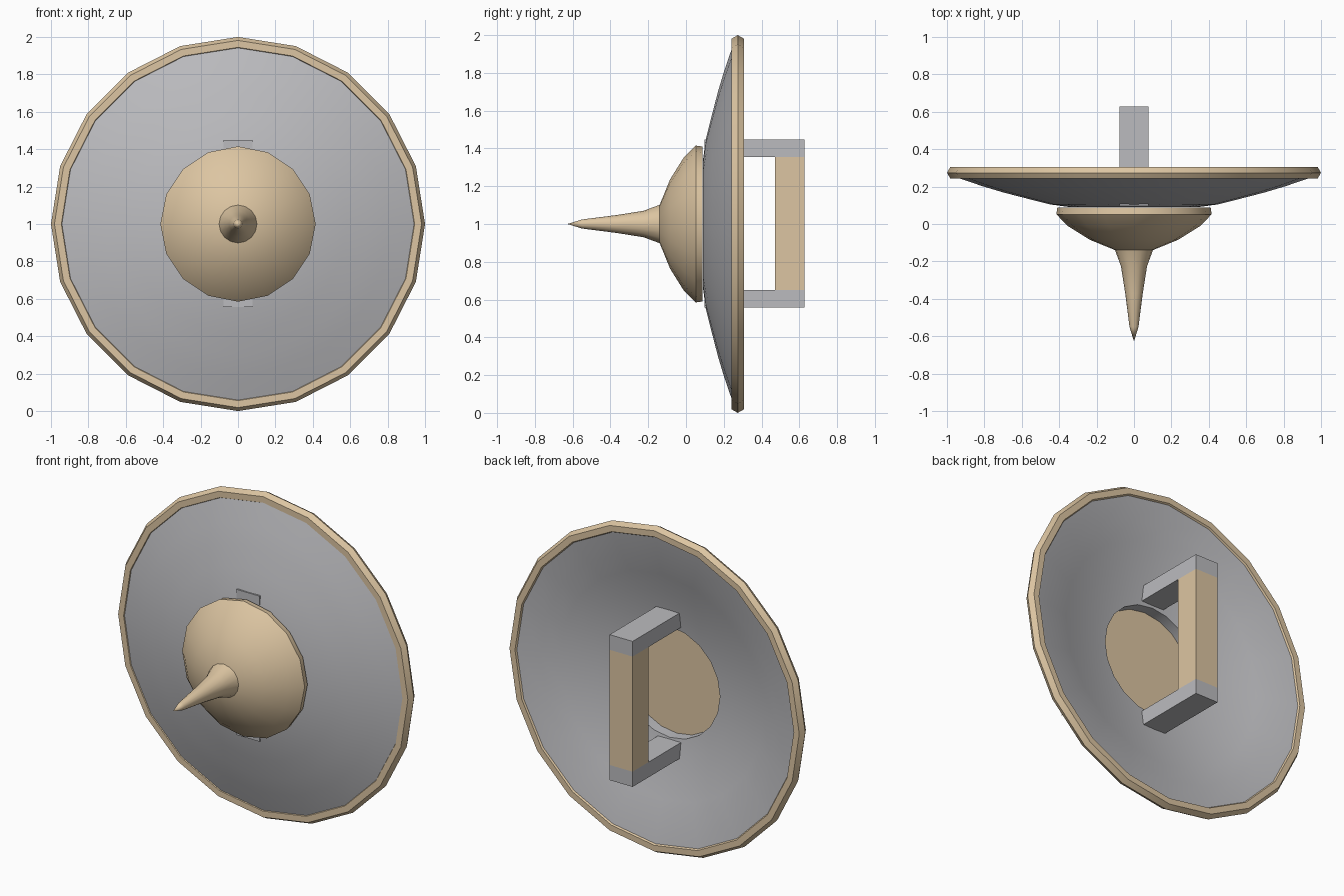
import bpy, bmesh, math

if "Cube" in bpy.data.objects:
    bpy.data.objects.remove(bpy.data.objects["Cube"])


def material(name, color):
    m = bpy.data.materials.new(name)
    m.diffuse_color = color
    m.use_nodes = True
    m.node_tree.nodes["Principled BSDF"].inputs["Base Color"].default_value = m.diffuse_color
    return m


TAN = material("tan", (0.72, 0.56, 0.36, 1))
GREY = material("grey", (0.5, 0.5, 0.52, 1))


def finish(name, bm, mat, smooth=True):
    bmesh.ops.recalc_face_normals(bm, faces=bm.faces[:])
    mesh = bpy.data.meshes.new(name)
    bm.to_mesh(mesh)
    bm.free()
    mesh.materials.append(mat)
    ob = bpy.data.objects.new(name, mesh)
    bpy.context.collection.objects.link(ob)
    if smooth:
        bpy.ops.object.select_all(action='DESELECT')
        ob.select_set(True)
        bpy.context.view_layer.objects.active = ob
        bpy.ops.object.shade_smooth_by_angle(angle=math.radians(30))
    return ob


def lathe(name, profile, sides, mat, closed=False):
    """Spin (radius, y) points about the y axis through z = 1."""
    bm = bmesh.new()
    rings = []
    for r, y in profile:
        if r == 0:
            rings.append([bm.verts.new((0, y, 1))] * sides)
        else:
            rings.append([bm.verts.new((r * math.sin(math.tau * i / sides), y,
                                        1 + r * math.cos(math.tau * i / sides)))
                          for i in range(sides)])
    pairs = list(zip(rings, rings[1:]))
    if closed:
        pairs.append((rings[-1], rings[0]))
    for a, b in pairs:
        for i in range(sides):
            j = (i + 1) % sides
            bm.faces.new(list(dict.fromkeys((a[i], a[j], b[j], b[i]))))
    return finish(name, bm, mat)


def box(name, x, y, z, mat):
    bm = bmesh.new()
    bmesh.ops.create_cube(bm, size=1)
    for v in bm.verts:
        for k, (lo, hi) in enumerate((x, y, z)):
            v.co[k] = lo if v.co[k] < 0 else hi
    return finish(name, bm, mat, smooth=False)


# Dished shield body: thick shell with a central hole
outer = [(0.34, 0.09), (0.45, 0.105), (0.58, 0.138), (0.70, 0.169),
         (0.81, 0.202), (0.95, 0.25)]
inner = [(0.95, 0.298), (0.80, 0.268), (0.69, 0.234), (0.57, 0.203),
         (0.44, 0.172), (0.34, 0.157)]
lathe("shield_body", outer + inner, 20, GREY, closed=True)

# Rim: ring with a hexagonal section
section = [(0.963 + 0.037 * math.cos(math.tau * k / 6),
            0.274 + 0.037 * math.sin(math.tau * k / 6)) for k in range(6)]
lathe("rim", section, 20, TAN, closed=True)

# Domed boss with a flat back
lathe("boss", [(0, 0.087), (0.41, 0.087), (0.415, 0.052), (0.355, -0.01),
               (0.235, -0.085), (0.10, -0.14), (0, -0.14)], 16, TAN)

# Spike
lathe("spike", [(0, -0.13), (0.102, -0.138), (0.07, -0.225), (0.047, -0.37),
                (0.024, -0.55), (0, -0.628)], 16, TAN)

# Handle: two brackets and a grip
for name, z in (("lower_bracket", (0.557, 0.65)), ("upper_bracket", (1.355, 1.448))):
    box(name, (-0.078, 0.078), (0.097, 0.628), z, GREY)
box("grip", (-0.078, 0.078), (0.472, 0.628), (0.65, 1.355), TAN)
